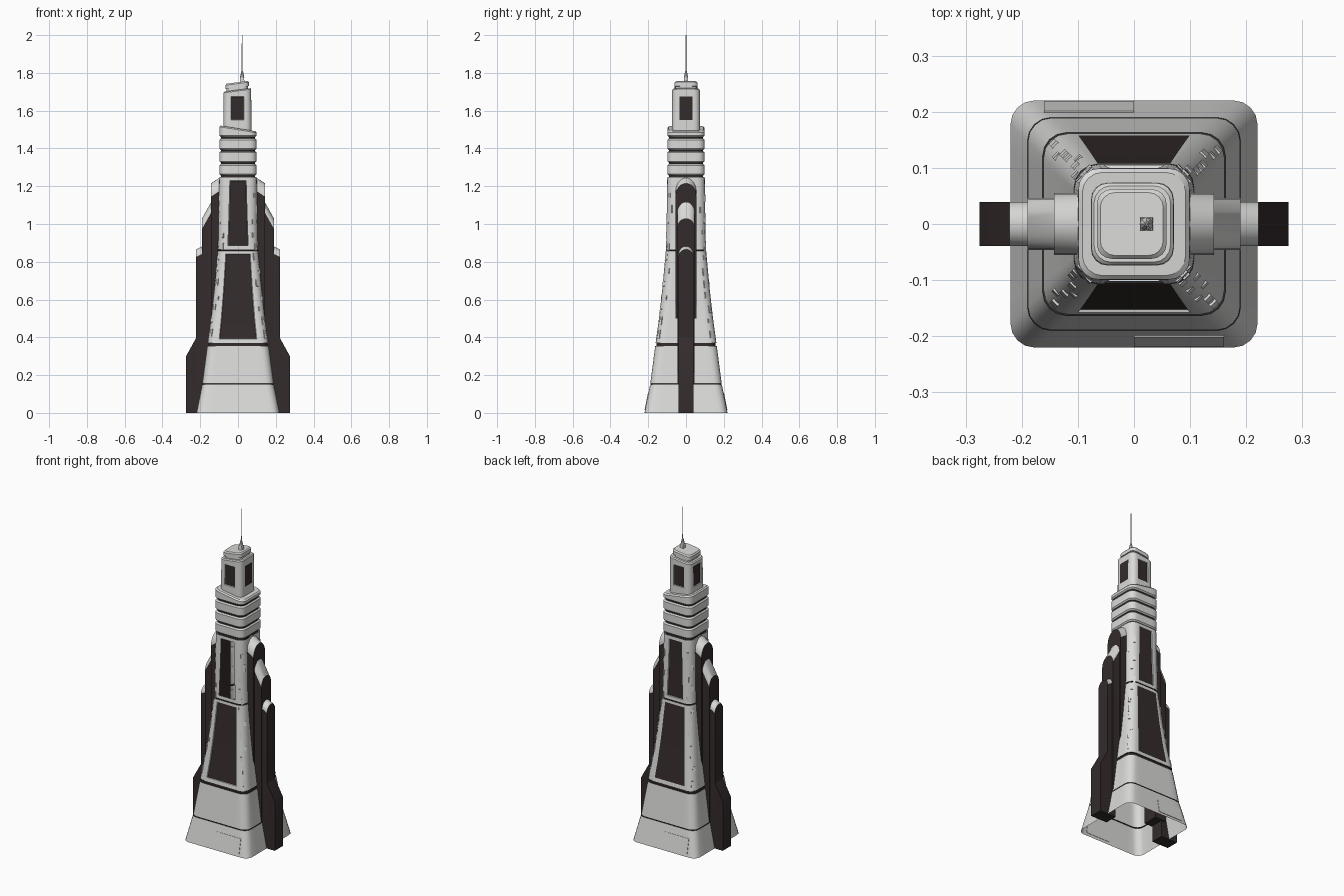
import bpy, bmesh, math, random
from mathutils import Matrix, Vector

random.seed(4)
cube = bpy.data.objects.get("Cube")
if cube:
    bpy.data.objects.remove(cube, do_unlink=True)


def material(name, color):
    m = bpy.data.materials.new(name)
    m.use_nodes = True
    m.diffuse_color = (*color, 1)
    m.node_tree.nodes["Principled BSDF"].inputs["Base Color"].default_value = (*color, 1)
    return m


LIGHT, DARK = 0, 1
MATS = [material("pale_grey", (0.7, 0.7, 0.69)), material("dark_brown", (0.034, 0.024, 0.025))]


def finish(name, bm, recalc=True):
    if recalc:
        bmesh.ops.recalc_face_normals(bm, faces=bm.faces[:])
    me = bpy.data.meshes.new(name)
    bm.to_mesh(me)
    bm.free()
    for m in MATS:
        me.materials.append(m)
    ob = bpy.data.objects.new(name, me)
    bpy.context.collection.objects.link(ob)
    bpy.ops.object.select_all(action="DESELECT")
    ob.select_set(True)
    bpy.context.view_layer.objects.active = ob
    bpy.ops.object.shade_smooth_by_angle(angle=math.radians(30))
    return ob


ARC = 5           # points per rounded corner
SIDE = ARC + 2    # plus two window-edge points per side


def ring(bm, z, h, r, f, slope, cx):
    """Rounded square, counter-clockwise, sides ordered +x, +y, -x, -y."""
    verts = []
    for k in range(4):
        pts = [(h, -f * h), (h, f * h)]
        for i in range(ARC):
            a = math.pi / 2 * i / (ARC - 1)
            pts.append((h - r + r * math.cos(a), h - r + r * math.sin(a)))
        for x, y in pts:
            for _ in range(k):
                x, y = -y, x
            verts.append(bm.verts.new((x + cx, y, z + slope * x)))
    return verts


def loft(name, sections, r, cx=0, cap=True, window_sides=(), open_sides=()):
    """Each section: z, half width, window fraction, slope, kind of the wall above it."""
    bm = bmesh.new()
    rings = [ring(bm, z, h, r, f, s, cx) for z, h, f, s, kind in sections]
    windows, holes = {}, []
    for n, (a, b) in enumerate(zip(rings, rings[1:])):
        kind = sections[n][4]
        for j in range(len(a)):
            q = (j + 1) % len(a)
            face = bm.faces.new((a[j], a[q], b[q], b[j]))
            side = j // SIDE
            if kind == "groove":
                face.material_index = DARK
            elif kind in ("window", "hall") and j % SIDE == 0 and side in window_sides:
                if kind == "hall" and side in open_sides:
                    holes.append(face)
                else:
                    face.material_index = DARK
                    windows.setdefault((side, kind), []).append(face)
    # sink the panes a little behind a pale rim
    for faces in windows.values():
        rim = bmesh.ops.inset_region(bm, faces=faces, thickness=0.003, depth=-0.005)
        for face in rim["faces"]:
            face.material_index = LIGHT
    if cap:
        bm.faces.new(rings[-1])
        bm.faces.new(rings[0][::-1])
    bmesh.ops.delete(bm, geom=holes, context="FACES")
    return finish(name, bm, False)


# Main hollow shaft: flared base, grooves, tall windows
shaft = [
    (0, 0.22, 0.6, 0, "wall"),
    (0.149, 0.19, 0.6, 0, "groove"), (0.15, 0.186, 0.6, 0, "groove"),
    (0.154, 0.186, 0.6, 0, "groove"), (0.155, 0.189, 0.6, 0, "wall"),
    (0.354, 0.163, 0.64, 0, "groove"), (0.355, 0.156, 0.64, 0, "groove"),
    (0.369, 0.156, 0.64, 0, "groove"), (0.37, 0.161, 0.64, 0, "wall"),
    (0.392, 0.158, 0.63, 0, "window"), (0.5, 0.143, 0.62, 0, "window"),
    (0.65, 0.126, 0.61, 0, "window"), (0.842, 0.108, 0.6, 0, "wall"),
    (0.858, 0.107, 0.54, 0, "groove"), (0.859, 0.102, 0.54, 0, "groove"),
    (0.865, 0.102, 0.54, 0, "groove"), (0.866, 0.106, 0.54, 0, "wall"),
    (0.885, 0.105, 0.51, 0, "hall"), (1.05, 0.102, 0.47, 0, "hall"),
    (1.23, 0.1, 0.43, 0, "wall"), (1.25, 0.099, 0.43, 0, "wall"),
]
loft("tower_shaft", shaft, 0.042, cap=False, window_sides=(1, 3), open_sides=(3,))

# Stacked ridge bands around a dark core
core = loft("band_core", [(1.245, 0.091, 0.4, 0, "groove"), (1.47, 0.091, 0.4, 0, "wall")], 0.036)
for i in range(4):
    z0 = 1.257 + i * 0.068
    z1 = z0 + (0.06 if i < 3 else 0.045)
    slope = -0.16 if i == 3 else 0
    loft(f"ridge_band_{i + 1}", [
        (z0, 0.092, 0.4, 0, "wall"), (z0 + 0.007, 0.099, 0.4, 0, "wall"),
        (z1 - 0.007, 0.099, 0.4, slope, "wall"), (z1, 0.092, 0.4, slope, "wall")], 0.036)

# Upper lantern with a window on every side, then the stepped sloping roof
loft("lantern", [
    (1.46, 0.074, 0.47, 0, "wall"), (1.55, 0.074, 0.47, 0, "window"),
    (1.675, 0.073, 0.47, 0, "wall"), (1.704, 0.073, 0.47, 0.13, "wall"),
    (1.71, 0.068, 0.47, 0.13, "wall")], 0.03, cx=-0.003, window_sides=range(4))
loft("roof_neck", [(1.69, 0.056, 0.4, 0.13, "wall"), (1.73, 0.056, 0.4, 0.13, "wall")], 0.024, cx=-0.004)
loft("roof_cap", [
    (1.722, 0.062, 0.4, 0.13, "wall"), (1.743, 0.062, 0.4, 0.13, "wall"),
    (1.75, 0.056, 0.4, 0.13, "wall")], 0.026, cx=-0.004)


# Antenna
def cone(name, r1, r2, z0, z1, sides):
    bm = bmesh.new()
    at = Matrix.Translation((0.022, 0, (z0 + z1) / 2)) @ Matrix.Rotation(math.pi / 4, 4, "Z")
    bmesh.ops.create_cone(bm, cap_ends=True, segments=sides, radius1=r1, radius2=r2,
                          depth=z1 - z0, matrix=at)
    return finish(name, bm)


cone("antenna_block", 0.017, 0.015, 1.74, 1.775, 4)
cone("antenna_foot", 0.012, 0.004, 1.775, 1.81, 8)
cone("antenna_rod", 0.003, 0.002, 1.8, 2.0, 6)


# Buttress fins: arched slabs with pale sloping tops
def fin(name, side, x_in, x_out, half, z_base, spring_in, spring_out, rise):
    bm = bmesh.new()
    ends = []
    for x, spring in ((x_in, spring_in), (x_out, spring_out)):
        pts = [(half, z_base)]
        for i in range(13):
            a = math.pi * i / 12
            pts.append((half * math.cos(a), spring + rise * math.sin(a)))
        pts.append((-half, z_base))
        ends.append([bm.verts.new((side * x, y, z)) for y, z in pts])
    a, b = ends
    bm.faces.new(a)
    bm.faces.new(b)
    for j in range(len(a)):
        q = (j + 1) % len(a)
        bm.faces.new((a[j], a[q], b[q], b[j]))
    bmesh.ops.recalc_face_normals(bm, faces=bm.faces[:])
    for face in bm.faces:
        face.material_index = LIGHT if face.normal.z > 0.05 else DARK
    finish(name, bm, False)


def foot(name, side):
    bm = bmesh.new()
    outline = [(0.17, 0), (0.275, 0), (0.275, 0.3), (0.22, 0.4), (0.17, 0.4)]
    base = bm.faces.new([bm.verts.new((side * x, -0.039, z)) for x, z in outline])
    out = bmesh.ops.extrude_face_region(bm, geom=[base])
    moved = [v for v in out["geom"] if isinstance(v, bmesh.types.BMVert)]
    bmesh.ops.translate(bm, verts=moved, vec=(0, 0.078, 0))
    for face in bm.faces:
        face.material_index = DARK
    finish(name, bm)


for side, label in ((1, "left"), (-1, "right")):
    fin(f"{label}_fin_inner", side, 0.09, 0.143, 0.055, 0.45, 1.18, 1.145, 0.07)
    fin(f"{label}_fin_middle", side, 0.115, 0.19, 0.046, 0.1, 1.11, 0.975, 0.055)
    fin(f"{label}_fin_outer", side, 0.165, 0.222, 0.039, 0, 0.855, 0.825, 0.04)
    foot(f"{label}_fin_foot", side)


# Thin hull plates up the corners and on the base
def half_width(z):
    for a, b in zip(shaft, shaft[1:]):
        if a[0] <= z <= b[0]:
            return a[1] + (b[1] - a[1]) * (z - a[0]) / (b[0] - a[0])
    return shaft[-1][1]


def plate(bm, centre, size, turn, lean):
    at = (Matrix.Translation(centre) @ Matrix.Rotation(turn, 4, "Z")
          @ Matrix.Rotation(-lean, 4, "Y") @ Matrix.Diagonal((*size, 1)))
    bmesh.ops.create_cube(bm, size=1, matrix=at)


bm = bmesh.new()
for k in range(4):
    turn = math.pi / 4 + k * math.pi / 2
    for i in range(12):
        z = 0.42 + i * 0.066 + random.uniform(-0.01, 0.01)
        d = half_width(z) * math.sqrt(2) - 0.042 * (math.sqrt(2) - 1)
        lean = 0.15 if z < 0.84 else 0.03
        offset = random.choice((-0.012, 0, 0.012))
        centre = Matrix.Rotation(turn, 4, "Z") @ Vector((d - abs(offset) * 0.25, offset, z))
        plate(bm, centre, (0.006, 0.014, random.uniform(0.02, 0.045)), turn, lean)
finish("corner_plates", bm)

bm = bmesh.new()
for turn in (math.pi / 2, -math.pi / 2):
    centre = Matrix.Rotation(turn, 4, "Z") @ Vector((half_width(0.06), 0.08, 0.06))
    plate(bm, centre, (0.005, 0.16, 0.09), turn, 0.2)
finish("base_plates", bm)
